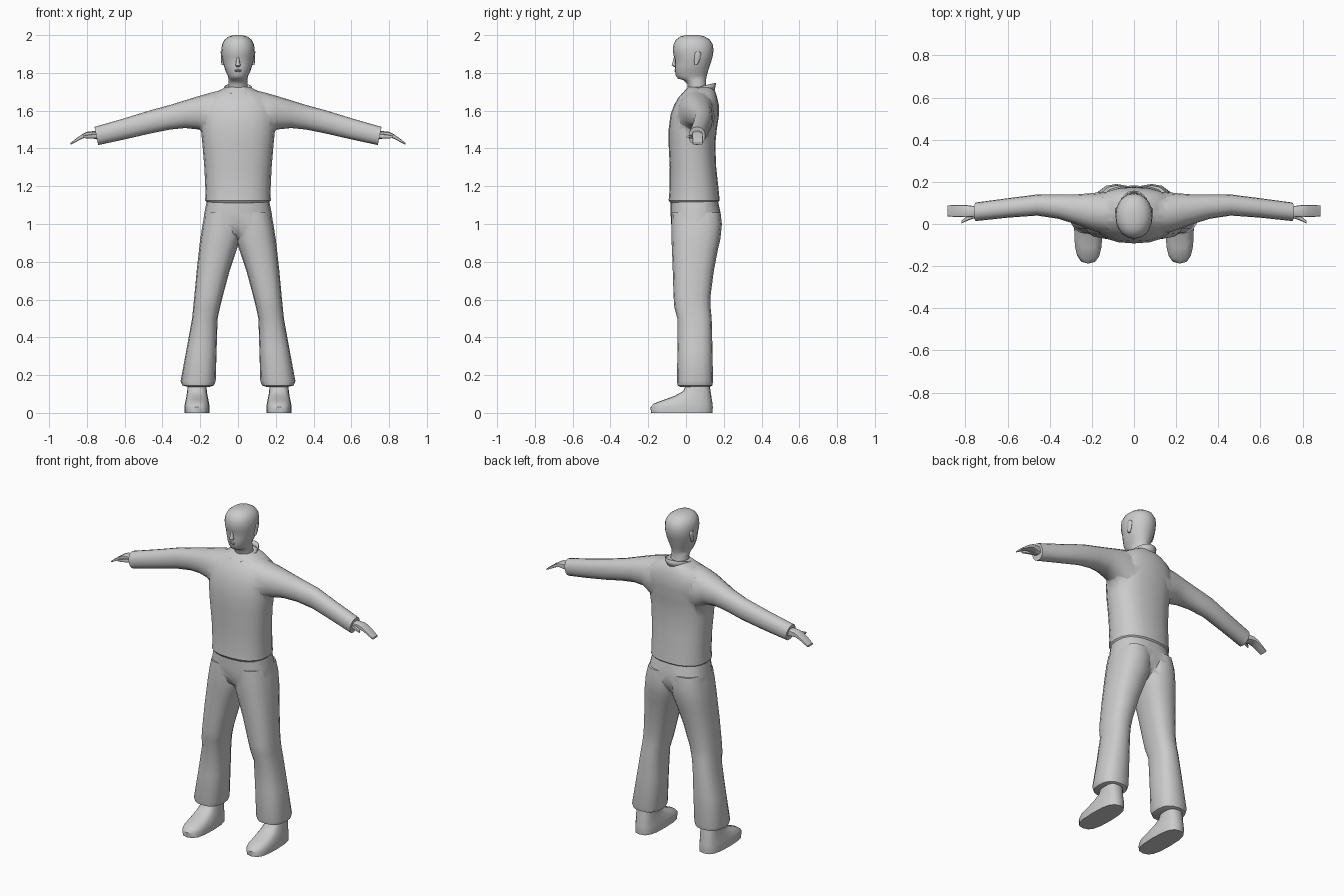
import bpy, bmesh, math

grey = bpy.data.materials.new("plain grey")
grey.diffuse_color = (0.6, 0.6, 0.6, 1)


def ring(axis, t, u0, u1, v0, v1, n=20, p=2.3, slant=0):
    """Superellipse ring at t along an axis; u, v are the other two axes in order."""
    pts = []
    for i in range(n):
        a = 2 * math.pi * i / n
        c, s = math.cos(a), math.sin(a)
        u = (u0 + u1) / 2 + (u1 - u0) / 2 * math.copysign(abs(c) ** (2 / p), c)
        v = (v0 + v1) / 2 + (v1 - v0) / 2 * math.copysign(abs(s) ** (2 / p), s)
        if axis == "z":
            pts.append((u, v, t))
        else:
            pts.append((t + slant * math.copysign(abs(s) ** (2 / p), s), u, v))
    return pts


def finish(name, bm, angle=40):
    bmesh.ops.recalc_face_normals(bm, faces=bm.faces)
    me = bpy.data.meshes.new(name)
    bm.to_mesh(me)
    bm.free()
    me.materials.append(grey)
    ob = bpy.data.objects.new(name, me)
    bpy.context.collection.objects.link(ob)
    smooth(ob, angle)
    return ob


def smooth(ob, angle=40):
    bpy.ops.object.select_all(action="DESELECT")
    bpy.context.view_layer.objects.active = ob
    ob.select_set(True)
    bpy.ops.object.shade_smooth_by_angle(angle=math.radians(angle))


def loft(name, rings, angle=40, sides=(1,)):
    """Skin a row of rings; each entry in sides is a sign for x."""
    bm = bmesh.new()
    for side in sides:
        rows = [[bm.verts.new((side * x, y, z)) for x, y, z in r] for r in rings]
        n = len(rows[0])
        for a, b in zip(rows, rows[1:]):
            for i in range(n):
                j = (i + 1) % n
                bm.faces.new((a[i], a[j], b[j], b[i]))
        bm.faces.new(rows[0])
        bm.faces.new(rows[-1])
    return finish(name, bm, angle)


def union(base, other):
    mod = base.modifiers.new("union", "BOOLEAN")
    mod.operation, mod.object, mod.solver = "UNION", other, "EXACT"
    bpy.context.view_layer.objects.active = base
    bpy.ops.object.modifier_apply(modifier=mod.name)
    bpy.data.objects.remove(other)
    smooth(base, 60)


BOTH = (1, -1)

# Shirt: body (z, half width, front y, back y) joined with sleeves
body = [(1.112, .163, -.082, .165), (1.125, .174, -.092, .178), (1.17, .172, -.088, .174),
        (1.3, .178, -.086, .16), (1.42, .188, -.092, .155), (1.5, .196, -.092, .163),
        (1.58, .198, -.082, .175), (1.63, .195, -.063, .174), (1.67, .17, -.04, .165),
        (1.70, .115, -.012, .155), (1.725, .065, .01, .135)]
shirt = loft("shirt", [ring("z", z, -w, w, f, b, p=2.4) for z, w, f, b in body])
# sleeve (x, front y, back y, bottom z, top z)
arm = [(.08, -.05, .155, 1.42, 1.71), (.15, -.045, .152, 1.455, 1.694), (.205, -.028, .146, 1.5, 1.678),
       (.28, 0, .14, 1.508, 1.655), (.36, .025, .14, 1.5, 1.63), (.46, .04, .14, 1.48, 1.603),
       (.6, .03, .122, 1.448, 1.56), (.75, .014, .102, 1.418, 1.514)]
sleeve_rings = [ring("x", x, f, b, lo, hi, n=16, p=2.2, slant=.01 if x > .7 else 0)
                for x, f, b, lo, hi in arm]
for s in BOTH:
    union(shirt, loft("sleeve", sleeve_rings, sides=(s,)))

# Trousers: hips joined with flared legs
hips = [(.90, .09, .0, .11), (.95, .16, -.06, .16), (1.0, .186, -.078, .183),
        (1.06, .178, -.082, .183), (1.14, .162, -.08, .165)]
trousers = loft("trousers", [ring("z", z, -w, w, f, b, p=2.5) for z, w, f, b in hips])
# leg (z, inner x, outer x, front y, back y)
leg = [(.138, .15, .265, -.03, .125), (.145, .128, .295, -.045, .14), (.168, .118, .304, -.048, .143),
       (.34, .113, .272, -.045, .14), (.5, .108, .243, -.046, .136), (.56, .095, .237, -.062, .13),
       (.62, .08, .231, -.066, .13), (.75, .045, .219, -.07, .147), (.86, .008, .207, -.074, .168),
       (.92, -.012, .2, -.077, .182), (1.0, -.02, .187, -.078, .19), (1.06, -.01, .172, -.075, .183)]
leg_rings = [ring("z", z, i, o, f, b, n=16, p=2.5) for z, i, o, f, b in leg]
for s in BOTH:
    union(trousers, loft("leg", leg_rings, sides=(s,)))

# Shoes (z, half width, front y, back y)
shoe = [(0, .066, -.185, .14), (.03, .067, -.188, .142), (.05, .064, -.17, .14), (.07, .06, -.115, .137),
        (.09, .056, -.06, .134), (.115, .052, -.015, .13), (.15, .05, 0, .125)]
loft("shoes", [ring("z", z, .217 - w, .217 + w, f, b, n=16, p=2.8) for z, w, f, b in shoe], 45, BOTH)

# Head and neck (z, half width, front y, back y)
head = [(1.67, .058, .005, .125), (1.74, .05, .008, .105), (1.762, .05, -.015, .106), (1.77, .05, -.043, .107),
        (1.785, .054, -.054, .11), (1.81, .066, -.058, .117), (1.84, .076, -.059, .127), (1.872, .083, -.059, .137),
        (1.89, .086, -.065, .142), (1.92, .088, -.07, .146), (1.95, .085, -.066, .142), (1.975, .072, -.054, .127),
        (1.992, .05, -.03, .1), (2.0, .022, .0, .07)]
loft("head", [ring("z", z, -w, w, f, b, p=2.1) for z, w, f, b in head], 60)

# Nose and lips
loft("nose", [ring("z", z, -w, w, f, -.045, n=8, p=2) for z, w, f in
              ((1.832, .009, -.062), (1.84, .014, -.076), (1.85, .011, -.073), (1.885, .006, -.064))], 60)
loft("lips", [ring("z", z, -w, w, f, -.04, n=10, p=2) for z, w, f in
              ((1.803, .01, -.056), (1.809, .02, -.061), (1.812, .022, -.058), (1.815, .02, -.062),
               (1.821, .008, -.057))], 30)

# Ears
ear = [(1.842, .045, .058), (1.86, .043, .07), (1.89, .042, .08), (1.905, .045, .08), (1.912, .052, .072)]
loft("ears", [ring("z", z, .072, .088 + .05 * (z - 1.84), f, b, n=8, p=2.2) for z, f, b in ear], 50, BOTH)

# Collar: flared band, open in a V at the front
bm = bmesh.new()
rows = []
steps = 20
for k in range(steps + 1):
    t = k / steps
    a = -math.pi / 2 + 2 * math.pi * t
    back = (1 + math.sin(a)) / 2
    gap = .03 * (1 - 2 * t) * abs(1 - 2 * t) ** 4
    low = bm.verts.new((math.cos(a) * .062, .055 + math.sin(a) * (.083 + .01 * back), 1.664 + .036 * back))
    top = bm.verts.new((math.cos(a) * .07 + gap, .068 + math.sin(a) * .088, 1.69 + .056 * back ** .7))
    rows.append((low, top))
for (a, b), (c, d) in zip(rows, rows[1:]):
    bm.faces.new((a, c, d, b))
collar = finish("collar", bm, 50)
solid = collar.modifiers.new("thickness", "SOLIDIFY")
solid.thickness, solid.offset = .006, 0

# Hands: palm, bent slab of fingers, thumb
palm = [(.73, .035, .085, 1.445, 1.49), (.765, .034, .086, 1.452, 1.492), (.8, .032, .09, 1.458, 1.488),
        (.825, .033, .091, 1.452, 1.475), (.855, .034, .09, 1.436, 1.454), (.886, .036, .088, 1.42, 1.43)]
loft("hands", [ring("x", x, f, b, lo, hi, n=12, p=4) for x, f, b, lo, hi in palm], 40, BOTH)
thumb = [(.75, .03, .055, 1.452, 1.478), (.785, .018, .042, 1.452, 1.474), (.818, .003, .016, 1.455, 1.468)]
loft("thumbs", [ring("x", x, f, b, lo, hi, n=8, p=2.5) for x, f, b, lo, hi in thumb], 40, BOTH)
